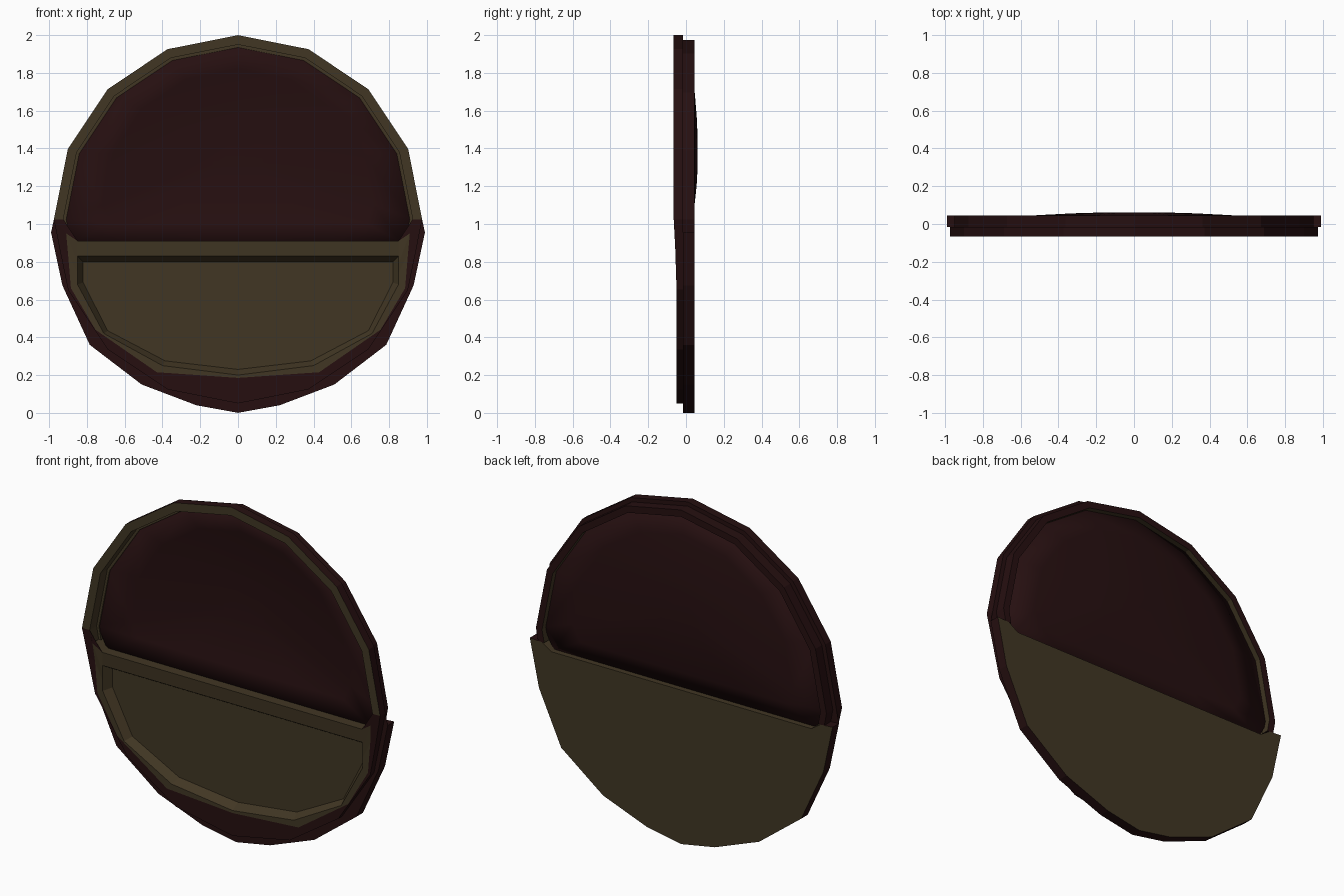
import bpy, bmesh, math

if "Cube" in bpy.data.objects:
    bpy.data.objects.remove(bpy.data.objects["Cube"])


def material(name, rgb):
    m = bpy.data.materials.new(name)
    m.diffuse_color = (*rgb, 1)
    m.use_nodes = True
    m.node_tree.nodes["Principled BSDF"].inputs["Base Color"].default_value = m.diffuse_color
    return m


RED = material("dark maroon", (0.019, 0.0048, 0.0052))
OLIVE = material("dark olive", (0.053, 0.037, 0.017))


def make(name, bm, smooth=False):
    bmesh.ops.remove_doubles(bm, verts=bm.verts, dist=0.0005)
    bmesh.ops.recalc_face_normals(bm, faces=bm.faces)
    me = bpy.data.meshes.new(name)
    bm.to_mesh(me)
    bm.free()
    me.materials.append(RED)
    me.materials.append(OLIVE)
    for p in me.polygons:
        p.use_smooth = smooth
    ob = bpy.data.objects.new(name, me)
    bpy.context.collection.objects.link(ob)
    return ob


def full(half, y):
    """Half outline (x, z[, y]) from top right to bottom centre, mirrored to the left."""
    right = [(p[0], p[2] if len(p) > 2 else y, p[1]) for p in half]
    return right + [(-a, b, c) for a, b, c in reversed(right) if a > 1e-6]


def face(bm, pts, mat):
    bm.faces.new([bm.verts.new(p) for p in pts]).material_index = mat


def band(bm, a, b, mat, closed=False):
    n = len(a)
    for i in range(n if closed else n - 1):
        j = (i + 1) % n
        face(bm, [a[i], a[j], b[j], b[i]], mat)


# ---- lower half: stepped body with a recessed tray in front
F, M, B = -0.05, -0.015, 0.045
rim = [(0.925, 1.025, -0.065), (0.975, 1.025, -0.065), (0.945, 0.87, -0.057),
       (0.90, 0.652), (0.69, 0.336), (0.373, 0.124), (0, 0.05)]
olive = [(0.85, 0.91, -0.055), (0.91, 0.95, -0.06), (0.90, 0.84),
         (0.885, 0.66), (0.755, 0.44), (0.43, 0.215), (0, 0.185)]
tray = [(0.85, 0.83), (0.85, 0.79), (0.85, 0.74), (0.85, 0.68),
        (0.71, 0.42), (0.40, 0.25), (0, 0.20)]
floor = [(0.82, 0.80), (0.82, 0.77), (0.82, 0.73), (0.82, 0.69),
         (0.69, 0.435), (0.385, 0.275), (0, 0.23)]
shell = [(0.99, 0.955), (0.93, 0.675), (0.785, 0.36), (0.51, 0.15),
         (0.22, 0.04), (0, 0)]

bm = bmesh.new()
outer = full(rim, F)
edge = full(olive, F)
well = full(tray, F)
bottom = full(floor, 0.0)
band(bm, outer, edge, 0)                       # dark border
band(bm, edge, well, 1, True)                  # olive face around the tray
band(bm, well, bottom, 1, True)                # sloped tray walls
face(bm, bottom, 1)                            # tray floor
side = outer[1:-1]
step = [(x, M, z) for x, y, z in side]
band(bm, side, step, 0)                        # front layer side
sh_m, sh_b = full(shell, M), full(shell, B)
band(bm, step, sh_m, 0)                        # step between layers
band(bm, sh_m, sh_b, 0)                        # back layer side
top = [(0.91, 0.95), (0.85, 0.91)]
back = sh_b + [(-x, B, z) for x, z in top] + [(x, B, z) for x, z in reversed(top)]
face(bm, back, 1)                              # olive back
top_f = [edge[-2], edge[-1], edge[0], edge[1]]
top_b = [(x, B, z) for x, y, z in top_f]
band(bm, top_f, top_b, 1)                      # top ledge
for s in (1, -1):                              # shoulder of the back layer
    face(bm, [(s * 0.99, M, 0.955), (s * 0.99, B, 0.955),
              (s * 0.91, B, 0.95), (s * 0.91, M, 0.95)], 0)
make("lower_half", bm)

# ---- upper rim: stepped section swept round half a 16-sided circle
CZ = 1.025
section = [(0.925, -0.065), (0.975, -0.065), (0.975, M), (0.95, M),
           (0.95, B), (0.91, B), (0.91, 0.0), (0.925, 0.0)]
mats = [1, 0, 0, 0, 0, 1, 1, 1]
rings = []
for i in range(9):
    a = math.radians(-90 + 22.5 * i)
    rings.append([(r * math.sin(a), y, CZ + r * math.cos(a)) for r, y in section])
# short ends running down behind the lower half
ends = [[(s * (r - 0.014), max(y, -0.06), 0.95) for r, y in section] for s in (-1, 1)]
rings = [ends[0]] + rings + [ends[1]]
bm = bmesh.new()
for i in range(len(rings) - 1):
    a, b = rings[i], rings[i + 1]
    tip = i in (0, len(rings) - 2)
    for k in range(8):
        m = 0 if tip and k == 0 else mats[k]
        face(bm, [a[k], a[(k + 1) % 8], b[(k + 1) % 8], b[k]], m)
for e in ends:
    face(bm, e, 0)
make("upper_rim", bm)

# ---- shallow domed panel filling the upper half, bulging to the back
border = [(0.922 * math.sin(math.radians(a)), CZ + 0.922 * math.cos(math.radians(a)))
          for a in [-90 + 22.5 * i for i in range(9)]]
border += [(x, 0.905) for x in (0.86, 0.5, 0.17, -0.17, -0.5, -0.86)]
PZ = 1.37


def dome(s):
    return [(x * s, 0.063 - 0.053 * s * s, PZ + (z - PZ) * s) for x, z in border]


bm = bmesh.new()
steps = [0.15, 0.35, 0.55, 0.78, 1.0]
face(bm, dome(steps[0]), 0)
for s, t in zip(steps, steps[1:]):
    band(bm, dome(s), dome(t), 0, True)
panel = make("upper_panel", bm, True)
if panel.data.polygons[0].normal.y < 0:
    panel.data.flip_normals()
mod = panel.modifiers.new("thickness", "SOLIDIFY")
mod.thickness = 0.005
mod.offset = -1
